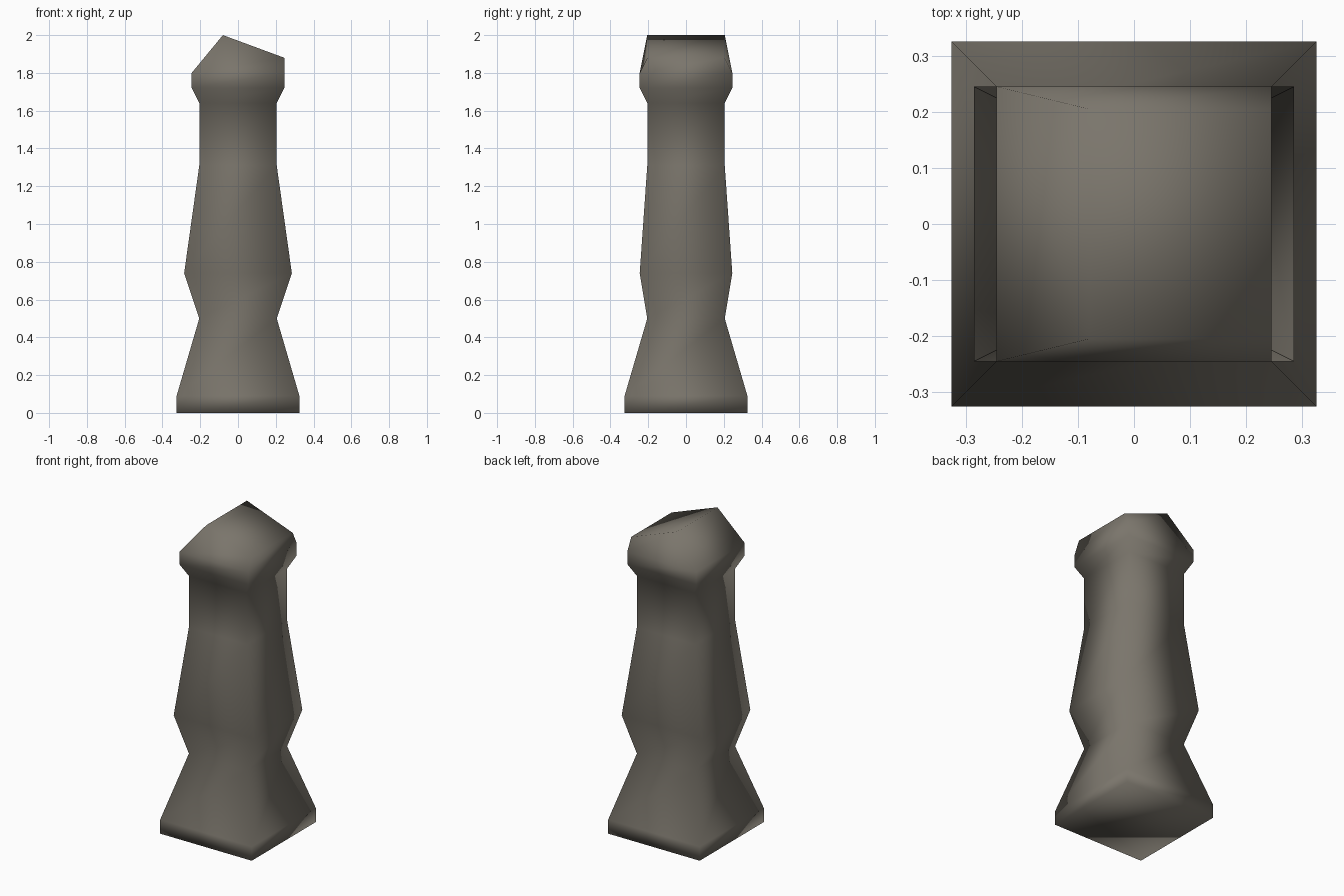
import bpy, bmesh

if "Cube" in bpy.data.objects:
    bpy.data.objects.remove(bpy.data.objects["Cube"])

# Square column profile: (height, half width x, half depth y)
RINGS = [
    (0.00, 0.325, 0.325),
    (0.09, 0.325, 0.325),
    (0.50, 0.205, 0.205),
    (0.74, 0.285, 0.245),
    (1.31, 0.205, 0.205),
    (1.64, 0.205, 0.205),
    (1.72, 0.245, 0.245),
    (1.80, 0.245, 0.245),
]

stone = bpy.data.materials.new("grey_brown_stone")
stone.diffuse_color = (0.195, 0.178, 0.148, 1)
stone.use_nodes = True
stone.node_tree.nodes["Principled BSDF"].inputs["Base Color"].default_value = stone.diffuse_color

bm = bmesh.new()

# Stacked rings, counter-clockwise from the front left corner
loops = [[bm.verts.new((sx * x, sy * y, z))
          for sx, sy in ((-1, -1), (1, -1), (1, 1), (-1, 1))]
         for z, x, y in RINGS]
bm.faces.new(loops[0][::-1])
for low, high in zip(loops, loops[1:]):
    for i in range(4):
        j = (i + 1) % 4
        bm.faces.new((low[i], low[j], high[j], high[i]))

# Slanted cap: off-centre ridge with a long slope down to the right
rim = loops[-1]
ridge = [bm.verts.new((-0.08, y, 2.0)) for y in (-0.205, 0.205)]
eave = [bm.verts.new((0.245, y, 1.88)) for y in (-0.205, 0.205)]
bm.faces.new((rim[3], rim[0], ridge[0], ridge[1]))   # steep left slope
bm.faces.new((ridge[0], eave[0], eave[1], ridge[1]))  # long right slope
bm.faces.new((rim[1], rim[2], eave[1], eave[0]))      # right end
bm.faces.new((rim[0], rim[1], eave[0], ridge[0]))     # front
bm.faces.new((rim[2], rim[3], ridge[1], eave[1]))     # back

bmesh.ops.recalc_face_normals(bm, faces=bm.faces)
for f in bm.faces:
    f.smooth = True

mesh = bpy.data.meshes.new("stone_post")
bm.to_mesh(mesh)
bm.free()
mesh.materials.append(stone)
post = bpy.data.objects.new("stone_post", mesh)
bpy.context.collection.objects.link(post)
